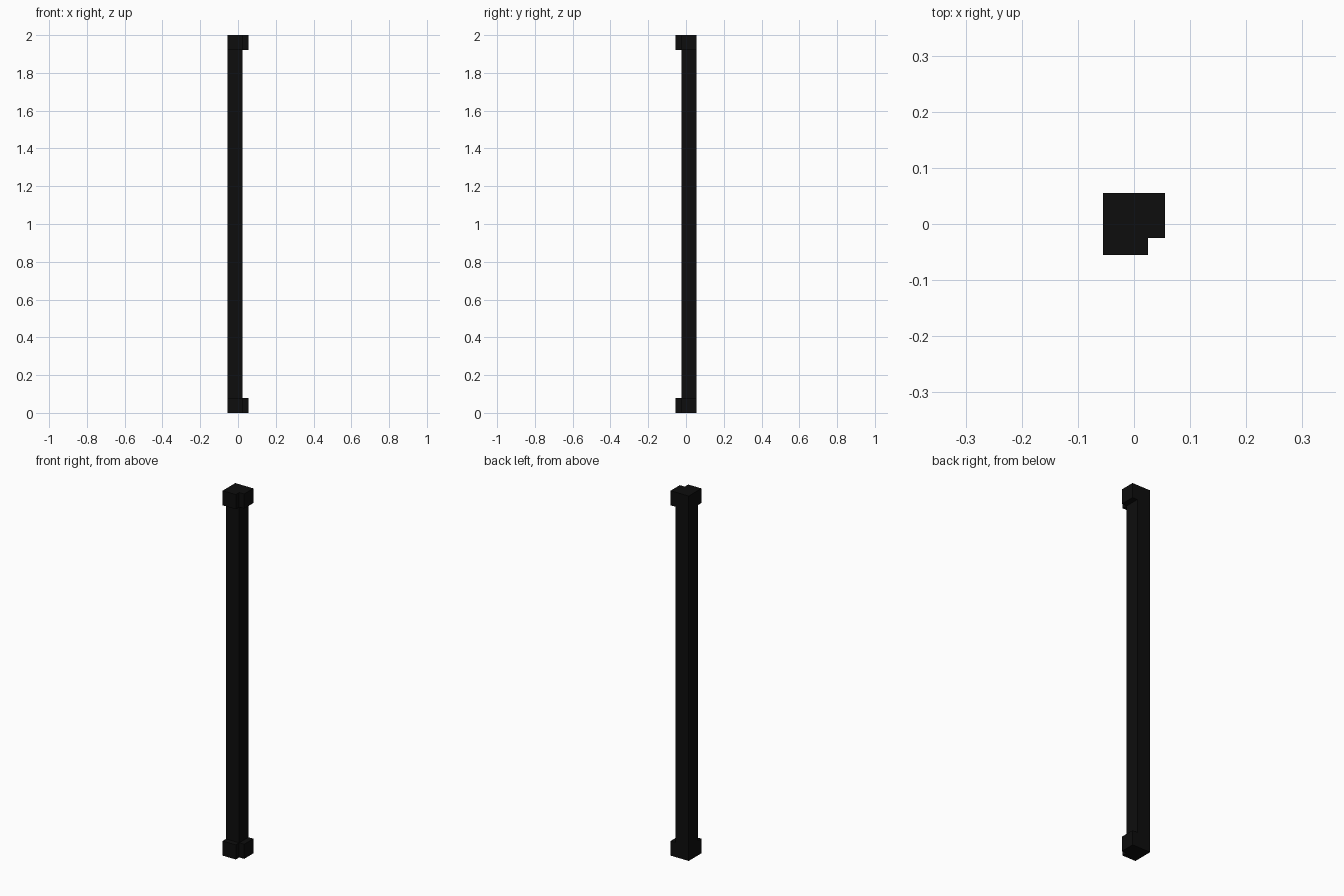
import bpy

if "Cube" in bpy.data.objects:
    bpy.data.objects.remove(bpy.data.objects["Cube"])

mat = bpy.data.materials.new("black")
mat.diffuse_color = (0.004, 0.004, 0.004, 1)
mat.use_nodes = True
mat.node_tree.nodes["Principled BSDF"].inputs["Base Color"].default_value = mat.diffuse_color

A, B, C = -0.055, 0.025, 0.055   # outer face, post inner face, arm end
H, T = 2.0, 0.08                 # post height, arm thickness


def box(name, lo, hi):
    bpy.ops.mesh.primitive_cube_add(size=1, location=[(a + b) / 2 for a, b in zip(lo, hi)])
    ob = bpy.context.object
    ob.name = name
    ob.scale = [b - a for a, b in zip(lo, hi)]
    bpy.ops.object.transform_apply(location=False, rotation=False, scale=True)
    ob.data.materials.append(mat)


# Square corner post
box("post", (A, -B, 0), (B, C, H))

# Short rail stubs to the right and to the front at both ends
for end, z in (("bottom", 0), ("top", H - T)):
    box(end + "_right_stub", (B, -B, z), (C, C, z + T))
    box(end + "_front_stub", (A, -C, z), (B, -B, z + T))
